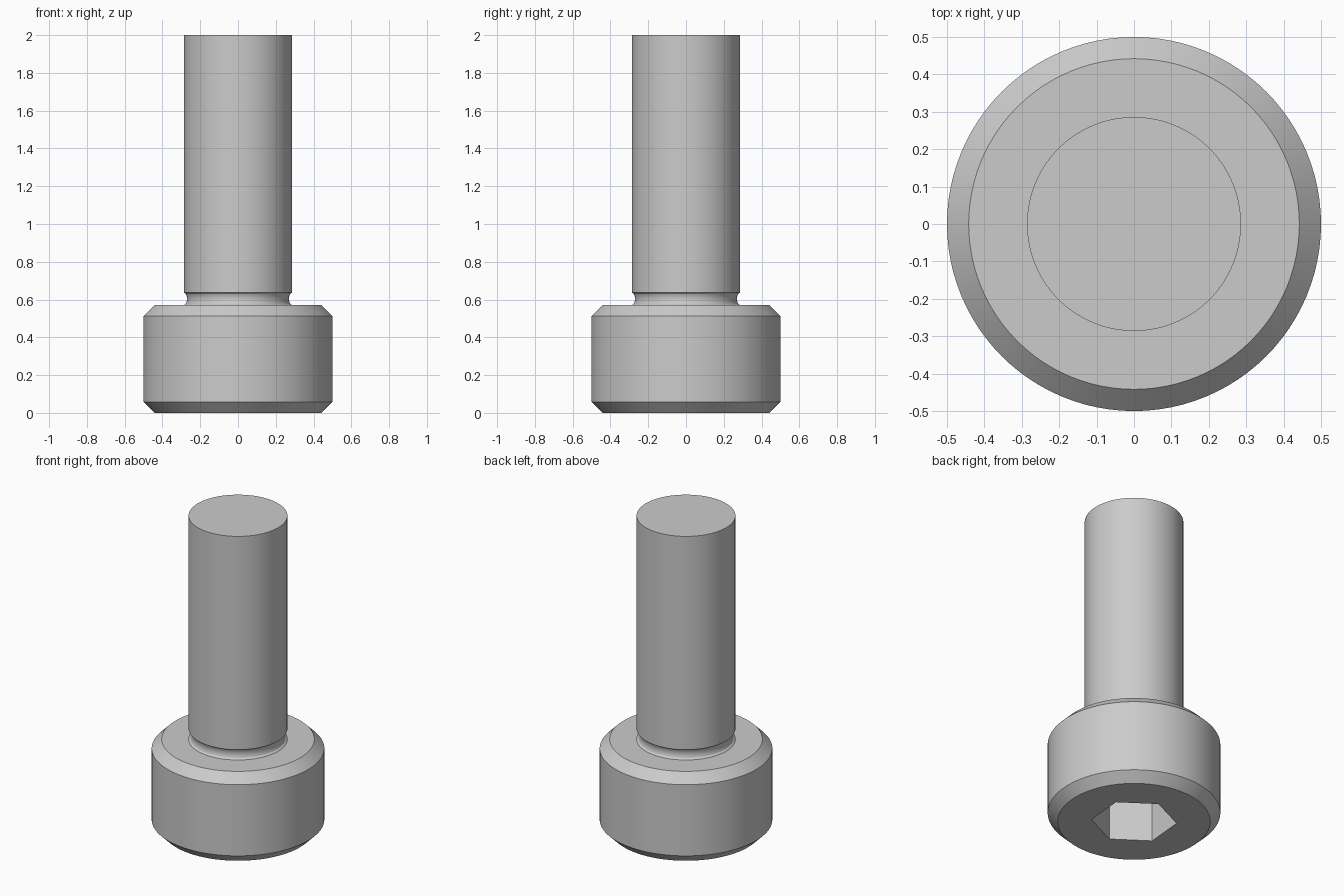
import bpy
import bmesh
import math

cube = bpy.data.objects.get("Cube")
if cube:
    bpy.data.objects.remove(cube, do_unlink=True)

SEGMENTS = 96
HEAD_R, HEAD_H, CHAMFER = 0.5, 0.571, 0.058
SHANK_R, GROOVE_R, GROOVE_TOP = 0.286, 0.27, 0.637
HEX_R, HEX_DEPTH, HEX_TURN = 0.247, 0.29, 25

steel = bpy.data.materials.new("plain grey steel")
steel.use_nodes = True
grey = (0.6, 0.6, 0.6, 1)
steel.diffuse_color = grey
steel.node_tree.nodes["Principled BSDF"].inputs["Base Color"].default_value = grey


def lathe(name, profile, sides, turn=0.0):
    """Revolve a (radius, height) profile around z and cap both ends."""
    bm = bmesh.new()
    rings = []
    for r, z in profile:
        angles = [turn + math.tau * i / sides for i in range(sides)]
        rings.append([bm.verts.new((r * math.cos(a), r * math.sin(a), z)) for a in angles])
    for low, high in zip(rings, rings[1:]):
        for i in range(sides):
            j = (i + 1) % sides
            bm.faces.new((low[i], low[j], high[j], high[i]))
    bm.faces.new(rings[0][::-1])
    bm.faces.new(rings[-1])
    bmesh.ops.recalc_face_normals(bm, faces=bm.faces)
    mesh = bpy.data.meshes.new(name)
    bm.to_mesh(mesh)
    bm.free()
    mesh.materials.append(steel)
    obj = bpy.data.objects.new(name, mesh)
    bpy.context.collection.objects.link(obj)
    return obj


# Chamfered head
profile = [(HEAD_R - CHAMFER, 0), (HEAD_R, CHAMFER),
           (HEAD_R, HEAD_H - CHAMFER), (HEAD_R - CHAMFER, HEAD_H)]

# Rounded undercut between head and shank
STEPS = 8
for i in range(STEPS + 1):
    t = i / STEPS
    dip = (SHANK_R - GROOVE_R) * math.sqrt(1 - (2 * t - 1) ** 2)
    profile.append((SHANK_R - dip, HEAD_H + t * (GROOVE_TOP - HEAD_H)))

# Plain shank
profile.append((SHANK_R, 2))
bolt = lathe("socket_head_bolt", profile, SEGMENTS)

# Hexagonal socket in the underside of the head
cutter = lathe("socket_cutter", [(HEX_R, -0.1), (HEX_R, HEX_DEPTH)], 6, math.radians(HEX_TURN))
cutter.hide_render = True
cut = bolt.modifiers.new("hex_socket", "BOOLEAN")
cut.operation = "DIFFERENCE"
cut.solver = "EXACT"
cut.object = cutter

bpy.ops.object.select_all(action="DESELECT")
bolt.select_set(True)
bpy.context.view_layer.objects.active = bolt
bpy.ops.object.modifier_apply(modifier=cut.name)
bpy.data.objects.remove(cutter, do_unlink=True)

# Smooth round walls, sharp rims
bpy.ops.object.shade_smooth_by_angle(angle=math.radians(30))
